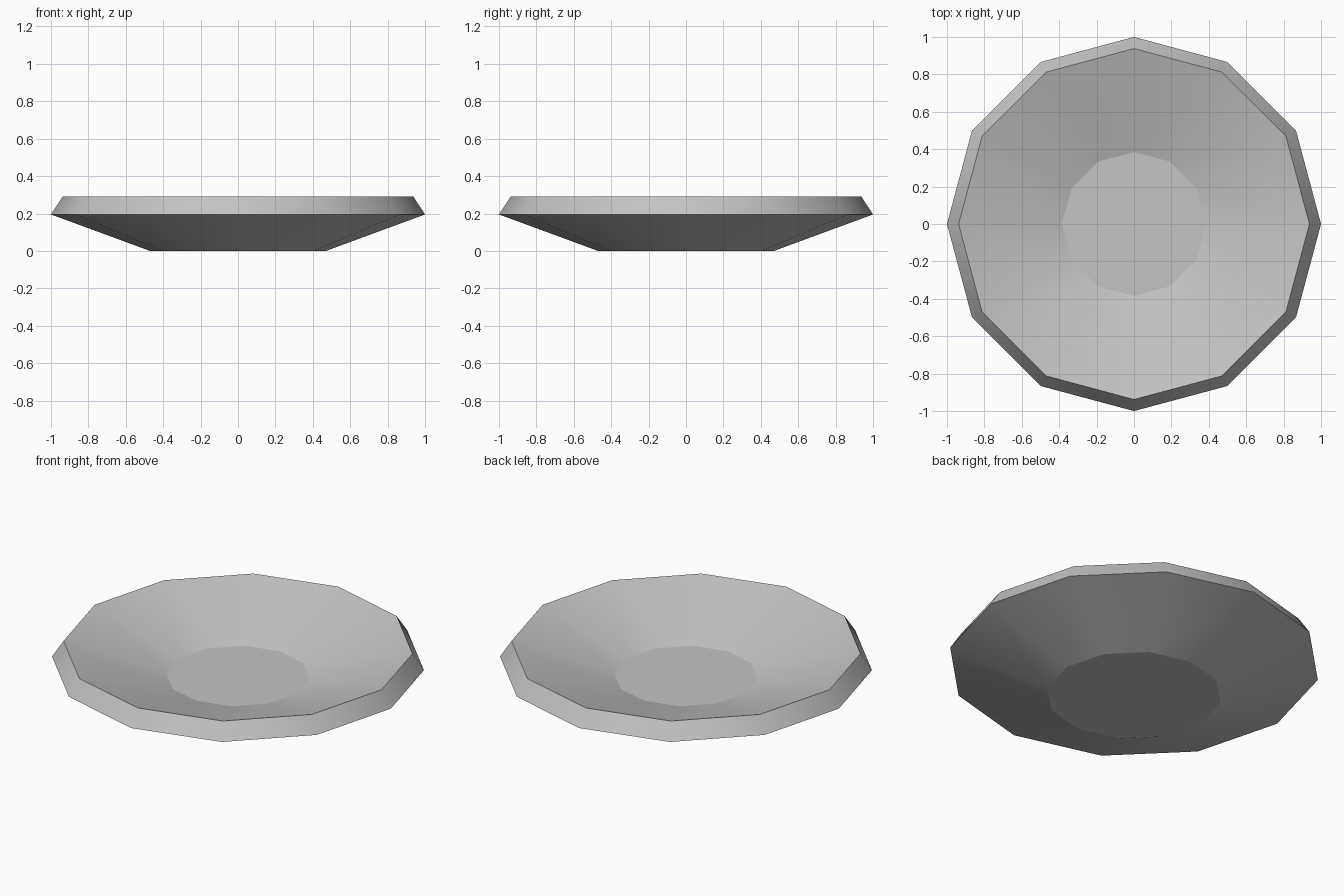
import bpy
import bmesh
from math import cos, sin, pi

cube = bpy.data.objects.get("Cube")
if cube:
    bpy.data.objects.remove(cube, do_unlink=True)

SIDES = 12

# Glazed pale grey
grey = bpy.data.materials.new("pale_grey")
grey.use_nodes = True
colour = (0.55, 0.55, 0.55, 1)
grey.diffuse_color = colour
grey.node_tree.nodes["Principled BSDF"].inputs["Base Color"].default_value = colour

# Profile (radius, height): foot, widest edge, lip, inner floor
profile = [(0.47, 0), (1, 0.195), (0.938, 0.29), (0.385, 0.12)]

bm = bmesh.new()
rings = [[bm.verts.new((r * cos(2 * pi * i / SIDES), r * sin(2 * pi * i / SIDES), z))
          for i in range(SIDES)] for r, z in profile]

# Underside, lip and inner bowl walls
for low, high in zip(rings, rings[1:]):
    for i in range(SIDES):
        j = (i + 1) % SIDES
        bm.faces.new((low[i], low[j], high[j], high[i])).smooth = True

# Flat base and flat inner floor
bm.faces.new(rings[0][::-1])
bm.faces.new(rings[-1])

# Walls are smooth around the plate, with crisp edges along every ring
for ring in rings:
    for i in range(SIDES):
        bm.edges.get((ring[i], ring[(i + 1) % SIDES])).smooth = False

mesh = bpy.data.meshes.new("plate")
bm.to_mesh(mesh)
bm.free()
mesh.materials.append(grey)
plate = bpy.data.objects.new("plate", mesh)
bpy.context.collection.objects.link(plate)
